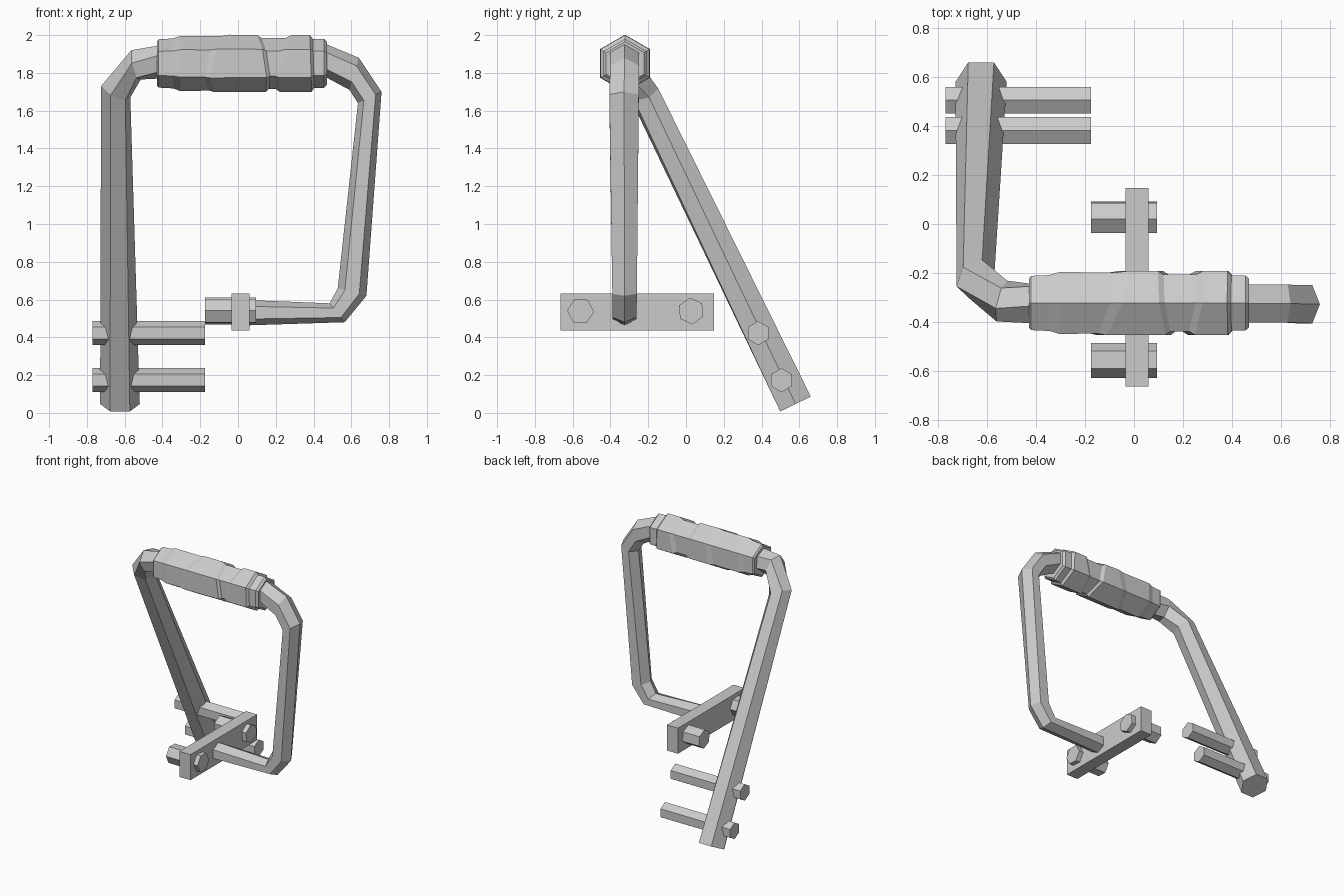
import bpy, math
from mathutils import Vector

if "Cube" in bpy.data.objects:
    bpy.data.objects.remove(bpy.data.objects["Cube"])


def make(name, verts, faces):
    me = bpy.data.meshes.new(name)
    me.from_pydata(verts, [], faces)
    me.update()
    ob = bpy.data.objects.new(name, me)
    bpy.context.collection.objects.link(ob)
    return ob


def loft(name, rings):
    """Skin a list of equal-length rings and cap both ends."""
    n = len(rings[0])
    verts = [v for r in rings for v in r]
    faces = [(i * n + j, i * n + (j + 1) % n, (i + 1) * n + (j + 1) % n, (i + 1) * n + j)
             for i in range(len(rings) - 1) for j in range(n)]
    faces += [tuple(reversed(range(n))), tuple(range(len(verts) - n, len(verts)))]
    ob = make(name, verts, faces)
    import bmesh
    bm = bmesh.new()
    bm.from_mesh(ob.data)
    bmesh.ops.recalc_face_normals(bm, faces=bm.faces)
    bm.to_mesh(ob.data)
    bm.free()
    return ob


def hex_rod(name, x0, x1, y, z, r, turn):
    ring = [(r * math.cos(math.radians(turn + 60 * k)), r * math.sin(math.radians(turn + 60 * k)))
            for k in range(6)]
    return loft(name, [[(x, y + a, z + b) for a, b in ring] for x in (x0, x1)])


# Bent hexagonal tube: outer corner, inner corner, half width
stations = [
    ((-.73, .58, .047), (-.52, .58, .047), .09),
    ((-.725, -.255, 1.73), (-.57, -.195, 1.67), .072),
    ((-.565, -.345, 1.92), (-.515, -.285, 1.765), .075),
    ((-.42, -.335, 1.945), (-.42, -.315, 1.77), .076),
    ((.46, -.325, 1.955), (.46, -.325, 1.78), .077),
    ((.64, -.325, 1.88), (.59, -.325, 1.71), .077),
    ((.76, -.328, 1.70), (.635, -.328, 1.64), .078),
    ((.68, -.325, .62), (.528, -.325, .66), .065),
    ((.565, -.325, .48), (.485, -.325, .58), .063),
    ((.04, -.325, .463), (.04, -.325, .598), .063),
]
mids = [(Vector(o) + Vector(i)) / 2 for o, i, w in stations]
rings = []
for k, (o, i, w) in enumerate(stations):
    a = (Vector(o) - Vector(i)) / 2
    t = mids[min(k + 1, len(mids) - 1)] - mids[max(k - 1, 0)]
    b = a.cross(t).normalized() * w
    c = mids[k]
    rings.append([c + a, c + a / 2 + b, c - a / 2 + b, c - a, c - a / 2 - b, c + a / 2 - b])
loft("handle_tube", rings)

# Grip with slanted steps: x, radius, slant along y, slant along z
grip = [
    (-.43, .115, 0, 0), (-.42, .128, 0, 0), (-.345, .132, 0, 0), (-.305, .146, 0, 0),
    (-.125, .144, .3, .2), (-.085, .152, .35, .25), (.125, .15, -.12, -.15),
    (.145, .134, -.12, -.15), (.225, .134, .12, .2), (.25, .15, .12, .2),
    (.385, .15, 0, -.03), (.40, .13, 0, -.03), (.455, .13, 0, 0), (.47, .115, 0, 0),
]
rings = []
for x, r, sy, sz in grip:
    ring = []
    for k in range(6):
        dy = r * math.sin(math.radians(60 * k))
        dz = r * math.cos(math.radians(60 * k))
        ring.append((x + sy * dy + sz * dz, -.323 + dy, 1.85 + dz))
    rings.append(ring)
loft("hand_grip", rings)

# Long bolts through the rear leg
for k, (y, z) in enumerate([(.382, .422), (.506, .173)]):
    hex_rod(f"leg_bolt_{k + 1}", -.77, -.175, y, z, .0635, 30)

# Mounting plate and its short bolts
loft("mounting_plate", [[(x, -.665, .435), (x, .148, .435), (x, .148, .632), (x, -.665, .632)]
                        for x in (-.035, .06)])
for k, (y, turn) in enumerate([(-.558, -3), (.027, 35)]):
    hex_rod(f"plate_bolt_{k + 1}", -.175, .095, y, .539, .071, turn)
